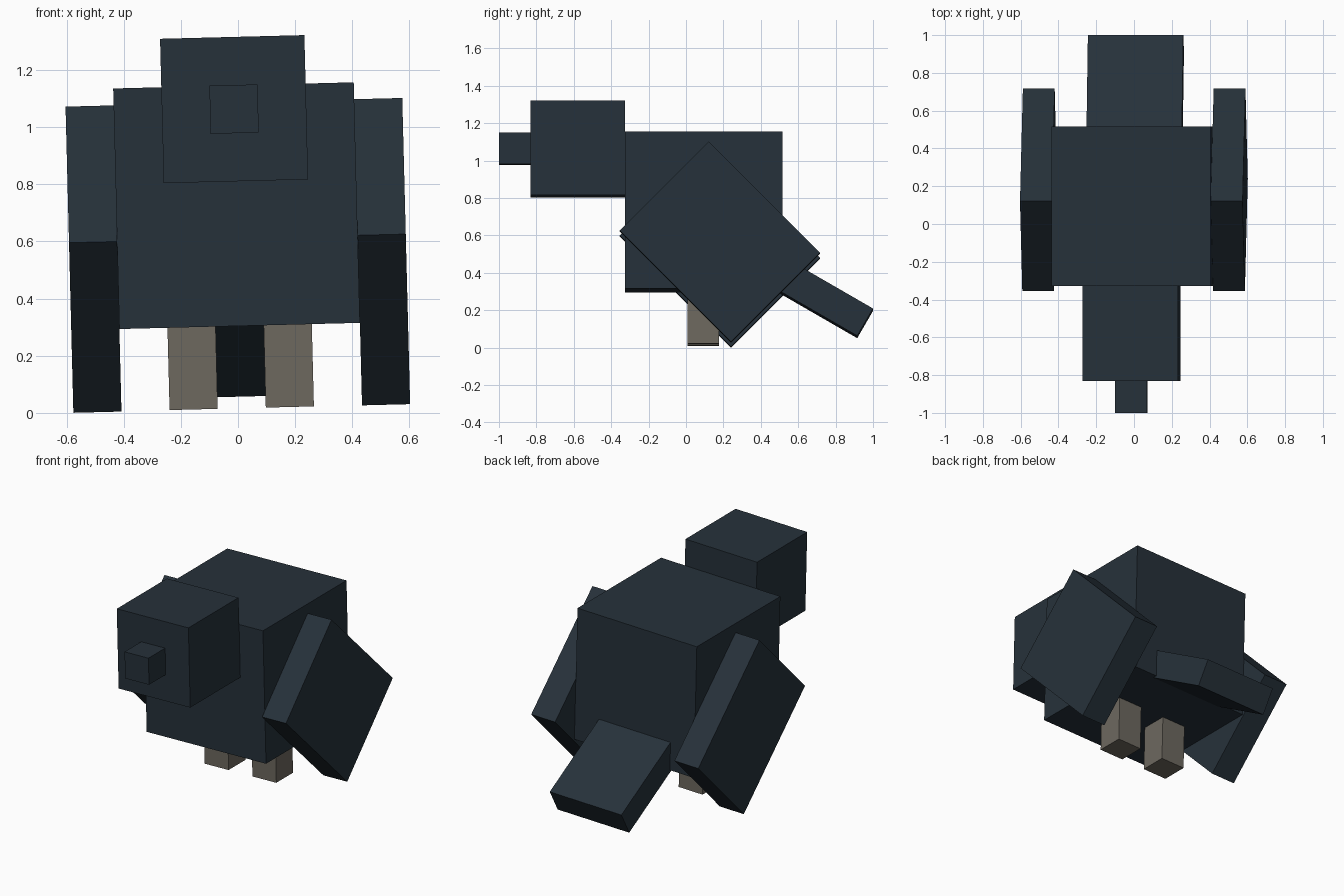
import bpy
import bmesh
import math
from mathutils import Matrix, Vector

if "Cube" in bpy.data.objects:
    bpy.data.objects.remove(bpy.data.objects["Cube"])

U = 0.1684                                    # one block unit
CX = 0.0135                                   # sideways offset of the leaning bird
LEAN = Matrix.Rotation(math.radians(-1.47), 4, 'Y')


def material(name, srgb):
    mat = bpy.data.materials.new(name)
    lin = [((c / 255 + 0.055) / 1.055) ** 2.4 if c > 10 else c / 255 / 12.92 for c in srgb]
    mat.diffuse_color = (*lin, 1)
    mat.use_nodes = True
    mat.node_tree.nodes["Principled BSDF"].inputs["Base Color"].default_value = mat.diffuse_color
    return mat


feather = material("dark slate feather", (38, 49, 58))
leg_grey = material("warm grey leg", (109, 104, 95))


def block(name, center, units, mat, pitch=0):
    """Box sized in block units, pitched about x, then leaned with the whole bird."""
    bm = bmesh.new()
    bmesh.ops.create_cube(bm, size=1)
    bm.transform(Matrix.Diagonal((*(Vector(units) * U), 1)))
    mesh = bpy.data.meshes.new(name)
    bm.to_mesh(mesh)
    bm.free()
    mesh.materials.append(mat)
    obj = bpy.data.objects.new(name, mesh)
    bpy.context.collection.objects.link(obj)
    obj.matrix_world = (LEAN @ Matrix.Translation(center)
                        @ Matrix.Rotation(math.radians(pitch), 4, 'X'))
    return obj


# body, head and beak in a row along y
block("body", (CX, 0.094, 0.725), (5, 5, 5), feather)
block("head", (CX, -0.579, 1.063), (3, 3, 3), feather)
block("beak", (CX, -0.916, 1.063), (1, 1, 1), feather)

# tail slopes down behind, its front end sunk into the body
block("tail", (CX, 0.666, 0.298), (3, 4, 1), feather, -30)

# paired wings and legs
for side, s in (("left", -1), ("right", 1)):
    block(side + "_wing", (CX + s * 3 * U, 0.181, 0.551), (1, 4, 5), feather, 45)
    block(side + "_leg", (CX + s * U, 0.091, 0.016 + U), (1, 1, 2), leg_grey)
